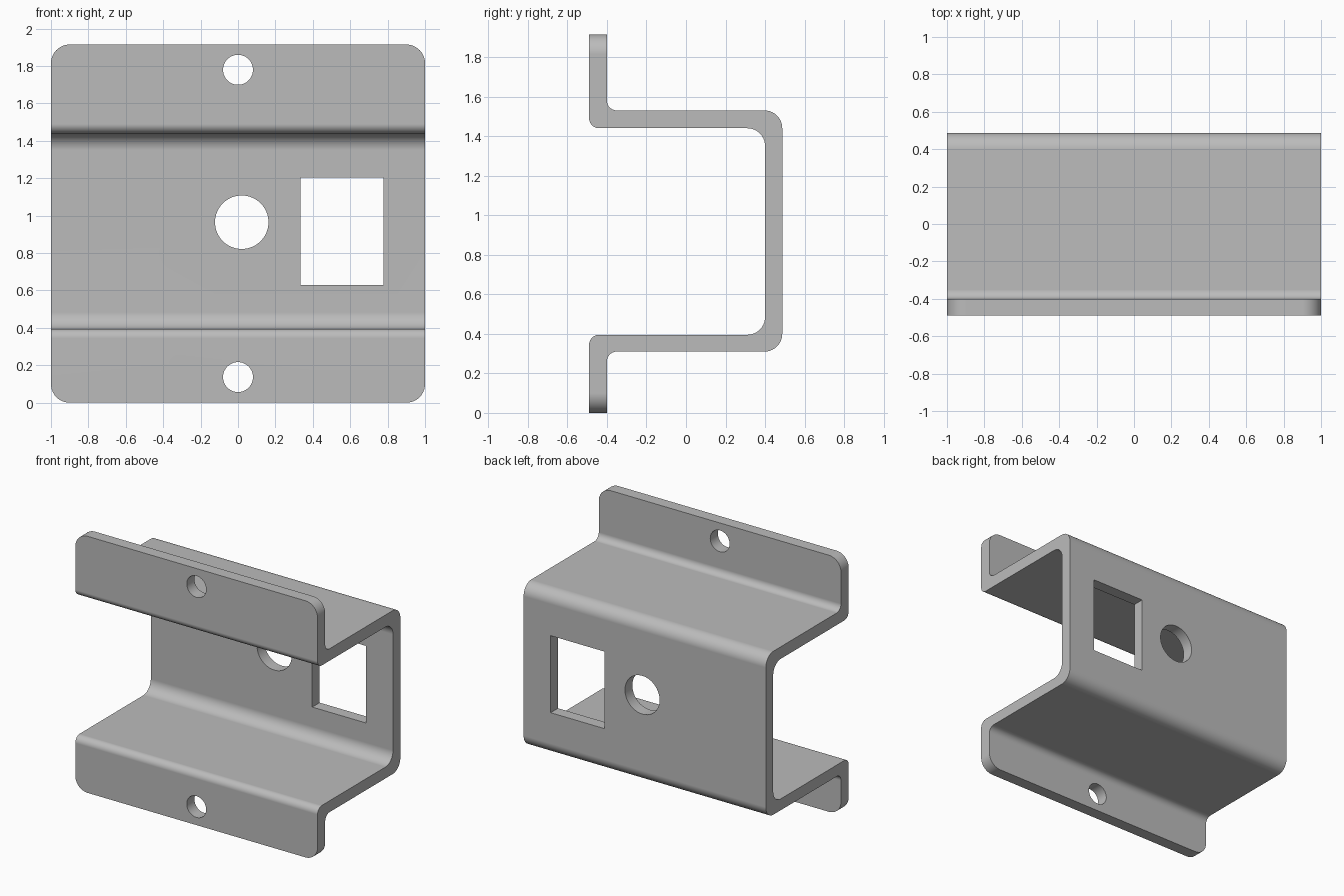
import bpy, bmesh, math
from mathutils import Vector

cube = bpy.data.objects.get("Cube")
if cube:
    bpy.data.objects.remove(cube, do_unlink=True)

steel = bpy.data.materials.new("satin grey metal")
steel.use_nodes = True
grey = (0.5, 0.5, 0.5, 1)
steel.diffuse_color = grey
steel.node_tree.nodes["Principled BSDF"].inputs["Base Color"].default_value = grey

HEIGHT = 1.915
FRONT, FRONT_IN = -0.49, -0.40      # mounting flange faces
BACK_IN, BACK = 0.40, 0.487         # back plate faces
TOP_IN, TOP_OUT = 1.44, 1.53        # upper shelf faces
LOW_IN, LOW_OUT = 0.395, 0.31       # lower shelf faces
TIGHT, WIDE = 0.05, 0.09            # bend radii
SPARE = 0.2                         # stock trimmed away later


def rounded(corners, steps=10):
    """Round each right-angled (u, v, radius) corner of an outline."""
    points = []
    for i, (u, v, radius) in enumerate(corners):
        corner = Vector((u, v))
        if not radius:
            points.append(corner)
            continue
        before = (Vector(corners[i - 1][:2]) - corner).normalized()
        after = (Vector(corners[(i + 1) % len(corners)][:2]) - corner).normalized()
        centre = corner + (before + after) * radius
        for s in range(steps + 1):
            a = math.pi / 2 * s / steps
            points.append(centre - (after * math.cos(a) + before * math.sin(a)) * radius)
    return points


def circle(x, z, radius, sides=64):
    return [(x + radius * math.cos(math.tau * i / sides),
             z + radius * math.sin(math.tau * i / sides)) for i in range(sides)]


def prism(name, outline, axis, start, end):
    """Extrude an outline along x (yz outline) or along y (xz outline)."""
    def place(p, d):
        return (d, p[0], p[1]) if axis == "x" else (p[0], d, p[1])
    bm = bmesh.new()
    face = bm.faces.new([bm.verts.new(place(p, start)) for p in outline])
    shift = Vector(place((0, 0), end - start))
    new = bmesh.ops.extrude_face_region(bm, geom=[face], use_keep_orig=True)["geom"]
    bmesh.ops.translate(bm, vec=shift, verts=[g for g in new if isinstance(g, bmesh.types.BMVert)])
    bmesh.ops.recalc_face_normals(bm, faces=bm.faces)
    mesh = bpy.data.meshes.new(name)
    bm.to_mesh(mesh)
    bm.free()
    mesh.materials.append(steel)
    obj = bpy.data.objects.new(name, mesh)
    bpy.context.collection.objects.link(obj)
    return obj


def carve(target, cutter, operation):
    cutter.hide_render = True
    mod = target.modifiers.new(cutter.name, "BOOLEAN")
    mod.object, mod.operation, mod.solver = cutter, operation, "EXACT"
    bpy.ops.object.modifier_apply(modifier=mod.name)
    bpy.data.objects.remove(cutter, do_unlink=True)


# Bent sheet: upper flange, shelf, back plate, shelf, lower flange
section = rounded([
    (FRONT, HEIGHT + SPARE, 0), (FRONT, TOP_IN, TIGHT),
    (BACK_IN, TOP_IN, WIDE), (BACK_IN, LOW_IN, WIDE),
    (FRONT, LOW_IN, TIGHT), (FRONT, -SPARE, 0),
    (FRONT_IN, -SPARE, 0), (FRONT_IN, LOW_OUT, TIGHT),
    (BACK, LOW_OUT, WIDE), (BACK, TOP_OUT, WIDE),
    (FRONT_IN, TOP_OUT, TIGHT), (FRONT_IN, HEIGHT + SPARE, 0)])
bracket = prism("bracket", section, "x", -1 - SPARE, 1 + SPARE)
bpy.ops.object.select_all(action="DESELECT")
bracket.select_set(True)
bpy.context.view_layer.objects.active = bracket

# Trim to the rounded front outline
blank = rounded([(-1, 0, 0.1), (1, 0, 0.1), (1, HEIGHT, 0.1), (-1, HEIGHT, 0.1)])
carve(bracket, prism("outline_trim", blank, "y", -1, 1), "INTERSECT")

# Screw holes in the flanges
for z in (0.137, 1.78):
    carve(bracket, prism("screw_hole", circle(0, z, 0.08), "y", -1, 0), "DIFFERENCE")

# Round and rectangular openings in the back plate
carve(bracket, prism("round_opening", circle(0.02, 0.965, 0.143), "y", 0, 1), "DIFFERENCE")
window = [(0.333, 0.63), (0.777, 0.63), (0.777, 1.205), (0.333, 1.205)]
carve(bracket, prism("window_opening", window, "y", 0, 1), "DIFFERENCE")

# Smooth bends, crisp edges, flat plates
bpy.ops.object.shade_smooth_by_angle(angle=math.radians(30))
flatten = bracket.modifiers.new("flat_plates", "WEIGHTED_NORMAL")
flatten.keep_sharp = True
